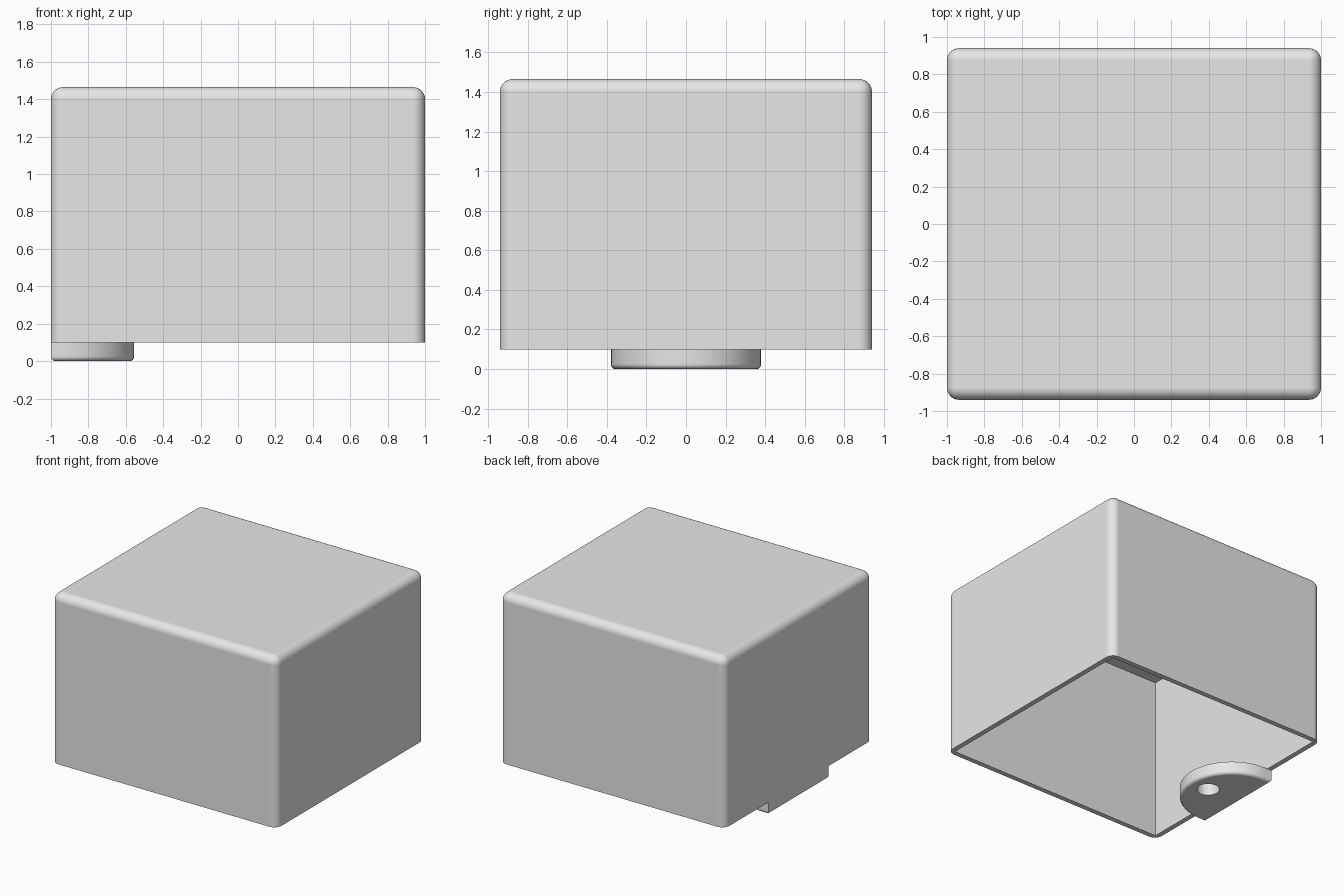
import bpy, bmesh, math
from mathutils import Matrix

cube = bpy.data.objects.get("Cube")
if cube:
    bpy.data.objects.remove(cube, do_unlink=True)

grey = bpy.data.materials.new("light_grey")
grey.use_nodes = True
grey.diffuse_color = (0.8, 0.8, 0.8, 1)
grey.node_tree.nodes["Principled BSDF"].inputs["Base Color"].default_value = (0.8, 0.8, 0.8, 1)

HALF_X, HALF_Y = 1.0, 0.94
RIM_Z, TOP_Z = 0.1, 1.465
WALL, CEILING_Z = 0.04, 1.395
FILLET = 0.065


def make_object(name, bm):
    bmesh.ops.recalc_face_normals(bm, faces=bm.faces)
    mesh = bpy.data.meshes.new(name)
    bm.to_mesh(mesh)
    bm.free()
    mesh.materials.append(grey)
    obj = bpy.data.objects.new(name, mesh)
    bpy.context.collection.objects.link(obj)
    return obj


def box_bmesh(half_x, half_y, z0, z1):
    bm = bmesh.new()
    bmesh.ops.create_cube(bm, size=1)
    bmesh.ops.scale(bm, vec=(2 * half_x, 2 * half_y, z1 - z0), verts=bm.verts)
    bmesh.ops.translate(bm, vec=(0, 0, (z0 + z1) / 2), verts=bm.verts)
    return bm


def select_only(obj):
    bpy.ops.object.select_all(action='DESELECT')
    obj.select_set(True)
    bpy.context.view_layer.objects.active = obj


def cut(target, cutter):
    cutter.hide_render = True
    mod = target.modifiers.new("cut", 'BOOLEAN')
    mod.operation = 'DIFFERENCE'
    mod.solver = 'EXACT'
    mod.object = cutter
    select_only(target)
    bpy.ops.object.modifier_apply(modifier=mod.name)
    bpy.data.objects.remove(cutter, do_unlink=True)


def finish(obj):
    select_only(obj)
    bpy.ops.object.shade_smooth_by_angle(angle=math.radians(30))
    mod = obj.modifiers.new("even_shading", 'WEIGHTED_NORMAL')
    mod.keep_sharp = True


# Cover: rounded box, hollow and open underneath
bm = box_bmesh(HALF_X, HALF_Y, RIM_Z, TOP_Z)
rounded = [e for e in bm.edges if max(v.co.z for v in e.verts) > RIM_Z + 0.1]
bmesh.ops.bevel(bm, geom=rounded, offset=FILLET, segments=8, profile=0.5, affect='EDGES')
cover = make_object("cover", bm)
cavity = make_object("cavity_cutter",
                     box_bmesh(HALF_X - WALL, HALF_Y - WALL, RIM_Z - 0.2, CEILING_Z))
cut(cover, cavity)
finish(cover)

# Mounting tab: half-round plate under one wall, softened lower edge
RADIUS, CENTRE_X, STEPS = 0.38, -0.935, 40
bm = bmesh.new()
outline = [(-HALF_X, -RADIUS)]
for i in range(STEPS + 1):
    a = math.pi * (i / STEPS - 0.5)
    outline.append((CENTRE_X + RADIUS * math.cos(a), RADIUS * math.sin(a)))
outline.append((-HALF_X, RADIUS))
base = bm.faces.new([bm.verts.new((x, y, 0)) for x, y in outline])
extruded = bmesh.ops.extrude_face_region(bm, geom=[base], use_keep_orig=True)
top = [g for g in extruded["geom"] if isinstance(g, bmesh.types.BMVert)]
bmesh.ops.translate(bm, vec=(0, 0, RIM_Z), verts=top)
lower = [e for e in bm.edges if all(v.co.z < 0.001 for v in e.verts)]
bmesh.ops.bevel(bm, geom=lower, offset=0.025, segments=4, profile=0.5, affect='EDGES')
tab = make_object("mounting_tab", bm)

# Screw hole through the tab
bm = bmesh.new()
bmesh.ops.create_cone(bm, cap_ends=True, segments=32, radius1=0.083, radius2=0.083, depth=0.5,
                      matrix=Matrix.Translation((-0.71, 0, 0.05)))
cut(tab, make_object("hole_cutter", bm))
finish(tab)
